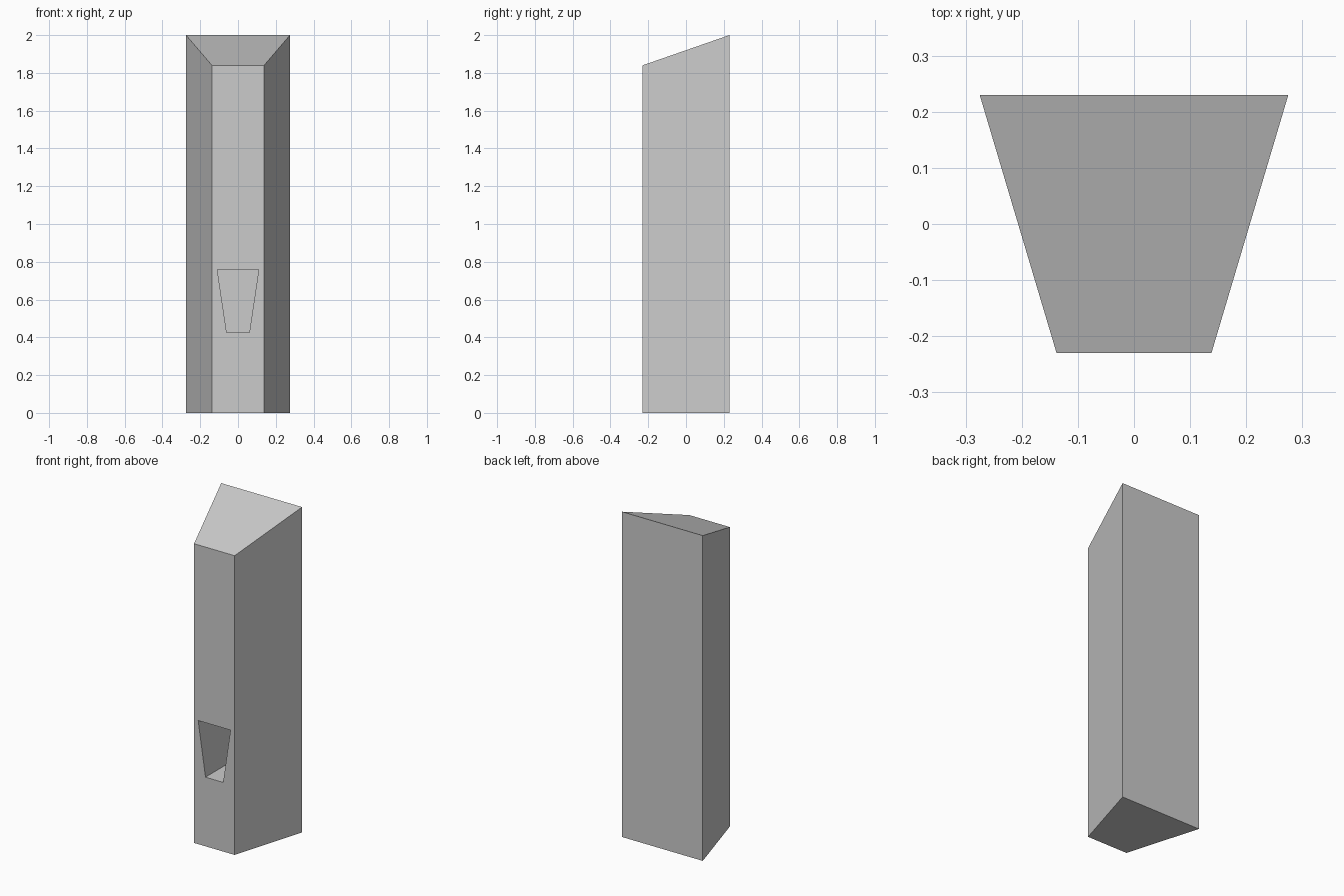
import bpy
import bmesh
from mathutils import Vector

old = bpy.data.objects.get("Cube")
if old:
    bpy.data.objects.remove(old, do_unlink=True)

# Single matte grey
grey = bpy.data.materials.new("light grey")
grey.use_nodes = True
colour = (0.6, 0.6, 0.6, 1)
grey.diffuse_color = colour
grey.node_tree.nodes["Principled BSDF"].inputs["Base Color"].default_value = colour


def prism(name, outline, offset):
    """Extrude a flat outline by an offset into a closed solid."""
    bm = bmesh.new()
    face = bm.faces.new([bm.verts.new(p) for p in outline])
    result = bmesh.ops.extrude_face_region(bm, geom=[face], use_keep_orig=True)
    moved = [g for g in result["geom"] if isinstance(g, bmesh.types.BMVert)]
    bmesh.ops.translate(bm, verts=moved, vec=Vector(offset))
    bmesh.ops.recalc_face_normals(bm, faces=bm.faces)
    mesh = bpy.data.meshes.new(name)
    bm.to_mesh(mesh)
    bm.free()
    mesh.materials.append(grey)
    obj = bpy.data.objects.new(name, mesh)
    bpy.context.scene.collection.objects.link(obj)
    return obj


# Tapered pillar, with its top sloping down to the front
half_depth, back_half, front_half = 0.23, 0.275, 0.138
height, front_height = 2.0, 1.84
pillar = prism("pillar", [(-front_half, -half_depth, 0), (front_half, -half_depth, 0),
                          (back_half, half_depth, 0), (-back_half, half_depth, 0)],
               (0, 0, height))
for v in pillar.data.vertices:
    if v.co.z > 1 and v.co.y < 0:
        v.co.z = front_height

# Deep tapered slot in the front
slot_depth, lead = 0.38, 0.1
cutter = prism("slot_cutter", [(-0.06, -half_depth - lead, 0.425), (0.06, -half_depth - lead, 0.425),
                               (0.11, -half_depth - lead, 0.76), (-0.11, -half_depth - lead, 0.76)],
               (0, slot_depth + lead, 0))
cutter.hide_render = True

cut = pillar.modifiers.new("slot", "BOOLEAN")
cut.operation = "DIFFERENCE"
cut.solver = "EXACT"
cut.object = cutter

# Bake the cut and remove the cutter
bpy.context.view_layer.update()
evaluated = pillar.evaluated_get(bpy.context.evaluated_depsgraph_get())
baked = bpy.data.meshes.new_from_object(evaluated)
pillar.modifiers.clear()
pillar.data = baked
bpy.data.objects.remove(cutter, do_unlink=True)
